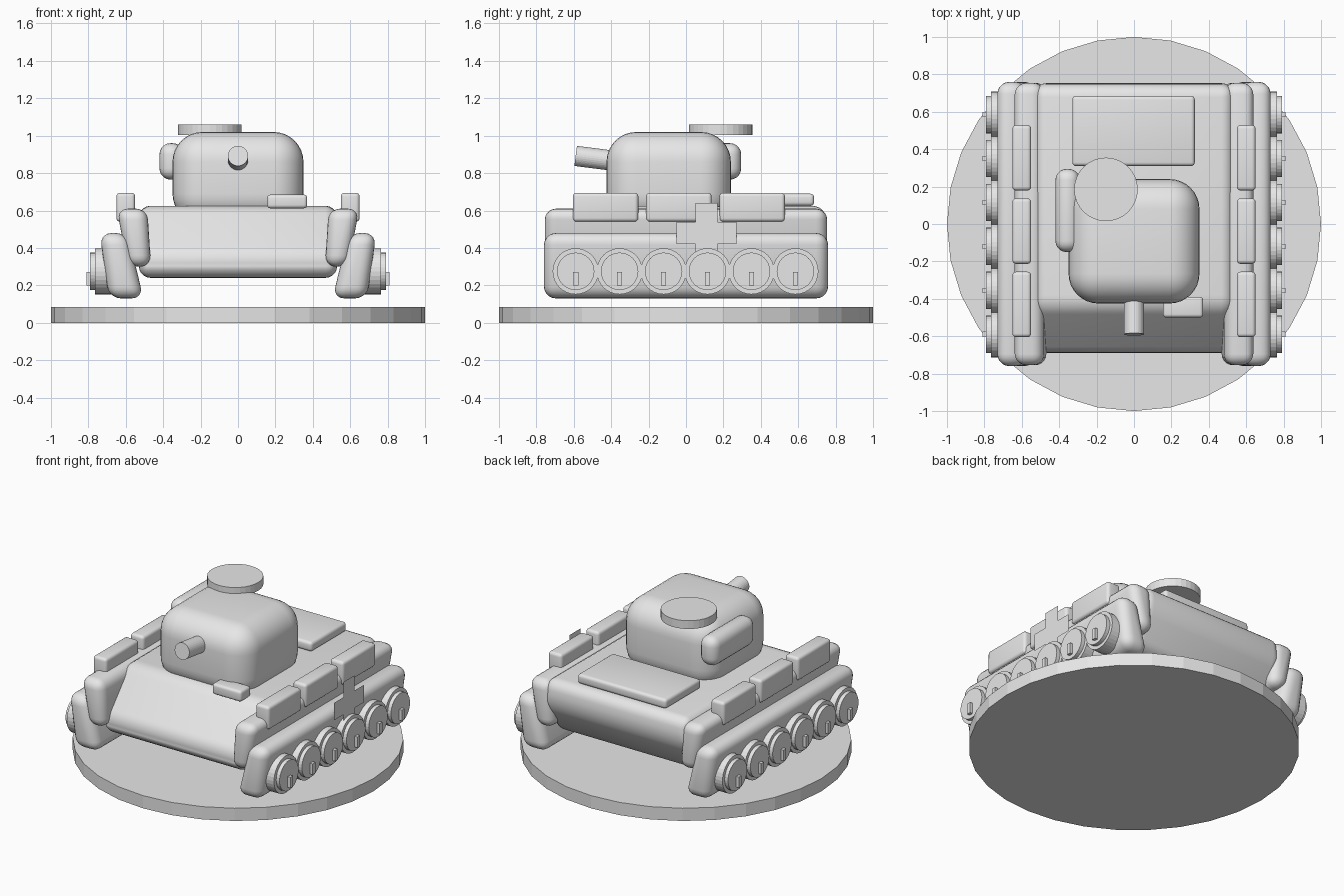
import bpy, bmesh, math
from mathutils import Matrix, Vector

if "Cube" in bpy.data.objects:
    bpy.data.objects.remove(bpy.data.objects["Cube"])

grey = bpy.data.materials.new("plain_grey")
grey.use_nodes = True
grey.diffuse_color = (0.8, 0.8, 0.8, 1)
grey.node_tree.nodes["Principled BSDF"].inputs["Base Color"].default_value = (0.8, 0.8, 0.8, 1)


def finish(bm, name, smooth):
    """Turn a bmesh into a named object with the grey material."""
    bmesh.ops.recalc_face_normals(bm, faces=bm.faces)
    mesh = bpy.data.meshes.new(name)
    bm.to_mesh(mesh)
    bm.free()
    mesh.materials.append(grey)
    obj = bpy.data.objects.new(name, mesh)
    bpy.context.collection.objects.link(obj)
    if smooth:
        bpy.ops.object.select_all(action='DESELECT')
        obj.select_set(True)
        bpy.context.view_layer.objects.active = obj
        bpy.ops.object.shade_smooth_by_angle(angle=math.radians(35))
    return obj


def prism(name, outline, extrusion, radius=0.0, segments=5):
    """Extrude a closed outline along a vector and round every edge."""
    bm = bmesh.new()
    face = bm.faces.new([bm.verts.new(p) for p in outline])
    grown = bmesh.ops.extrude_face_region(bm, geom=[face], use_keep_orig=True)
    tops = [v for v in grown["geom"] if isinstance(v, bmesh.types.BMVert)]
    bmesh.ops.translate(bm, verts=tops, vec=Vector(extrusion))
    bmesh.ops.recalc_face_normals(bm, faces=bm.faces)
    if radius:
        bmesh.ops.bevel(bm, geom=bm.edges[:], offset=radius, segments=segments,
                        profile=0.5, affect='EDGES', clamp_overlap=True)
    return finish(bm, name, radius > 0)


def box(name, xs, ys, zs, radius=0.0, segments=4):
    outline = [(xs[0], ys[0], zs[0]), (xs[1], ys[0], zs[0]),
               (xs[1], ys[1], zs[0]), (xs[0], ys[1], zs[0])]
    return prism(name, outline, (0, 0, zs[1] - zs[0]), radius, segments)


def cylinder(name, start, end, radius, sides=32):
    start, end = Vector(start), Vector(end)
    axis = end - start
    bm = bmesh.new()
    turn = axis.to_track_quat('Z', 'Y').to_matrix().to_4x4()
    bmesh.ops.create_cone(bm, cap_ends=True, segments=sides, radius1=radius, radius2=radius,
                          depth=axis.length, matrix=Matrix.Translation((start + end) / 2) @ turn)
    return finish(bm, name, False)


# Round display base
cylinder("base", (0, 0, 0), (0, 0, 0.085), 1.0)

# Hull with sloped nose and rounded tail
hull_side = [(-0.44, 0.625), (-0.70, 0.36), (-0.67, 0.24),
             (0.62, 0.24), (0.76, 0.47), (0.74, 0.625)]
prism("hull", [(-0.53, y, z) for y, z in hull_side], (1.06, 0, 0), 0.07)

# Turret, side bin, hatch and gun
box("turret", (-0.35, 0.35), (-0.425, 0.24), (0.53, 1.02), 0.16, 8)
box("turret_bin", (-0.42, -0.29), (-0.15, 0.295), (0.765, 0.96), 0.06, 5)
cylinder("turret_hatch", (-0.15, 0.185, 1.005), (-0.15, 0.185, 1.06), 0.17)
cylinder("gun_barrel", (0, -0.59, 0.892), (0, -0.3, 0.855), 0.054)

# Engine cover and driver's visor
box("engine_cover", (-0.33, 0.325), (0.31, 0.685), (0.625, 0.69), 0.02)
box("driver_visor", (0.155, 0.37), (-0.5, -0.39), (0.612, 0.685), 0.018)

# Running gear on both sides
for side, label in ((1, "left"), (-1, "right")):
    fender = [(0.465, 0.30), (0.59, 0.30), (0.648, 0.61), (0.485, 0.61)]
    prism(label + "_fender", [(side * x, -0.755, z) for x, z in fender],
          (0, 1.51, 0), 0.06)
    track = [(0.505, 0.13), (0.69, 0.13), (0.74, 0.48), (0.59, 0.48)]
    prism(label + "_track", [(side * x, -0.76, z) for x, z in track],
          (0, 1.52, 0), 0.065)

    # Stowage boxes along the fender
    for i in range(3):
        y = -0.605 + 0.392 * i
        box(f"{label}_stowage_{i + 1}", sorted((side * 0.55, side * 0.65)),
            (y, y + 0.35), (0.54, 0.695), 0.02)

    # Road wheels with hub disc and small tab
    for i in range(6):
        y = -0.59 + 0.235 * i
        tag = f"{label}_wheel_{i + 1}"
        cylinder(tag, (side * 0.62, y, 0.275), (side * 0.765, y, 0.275), 0.123)
        cylinder(tag + "_disc", (side * 0.76, y, 0.275), (side * 0.79, y, 0.275), 0.1)
        box(tag + "_tab", sorted((side * 0.78, side * 0.81)),
            (y - 0.014, y + 0.014), (0.2, 0.272))

# Flat cross-shaped plate on the left side
a, b = 0.058, 0.16
corner = [(a, b), (a, a), (b, a)]
outline = []
for turn in range(4):
    outline += [(0.742, 0.11 + u, 0.48 + v) for u, v in corner]
    corner = [(v, -u) for u, v in corner]
bm = bmesh.new()
points = [bm.verts.new(p) for p in outline]
bm.faces.new(points)
finish(bm, "side_plate", False)
